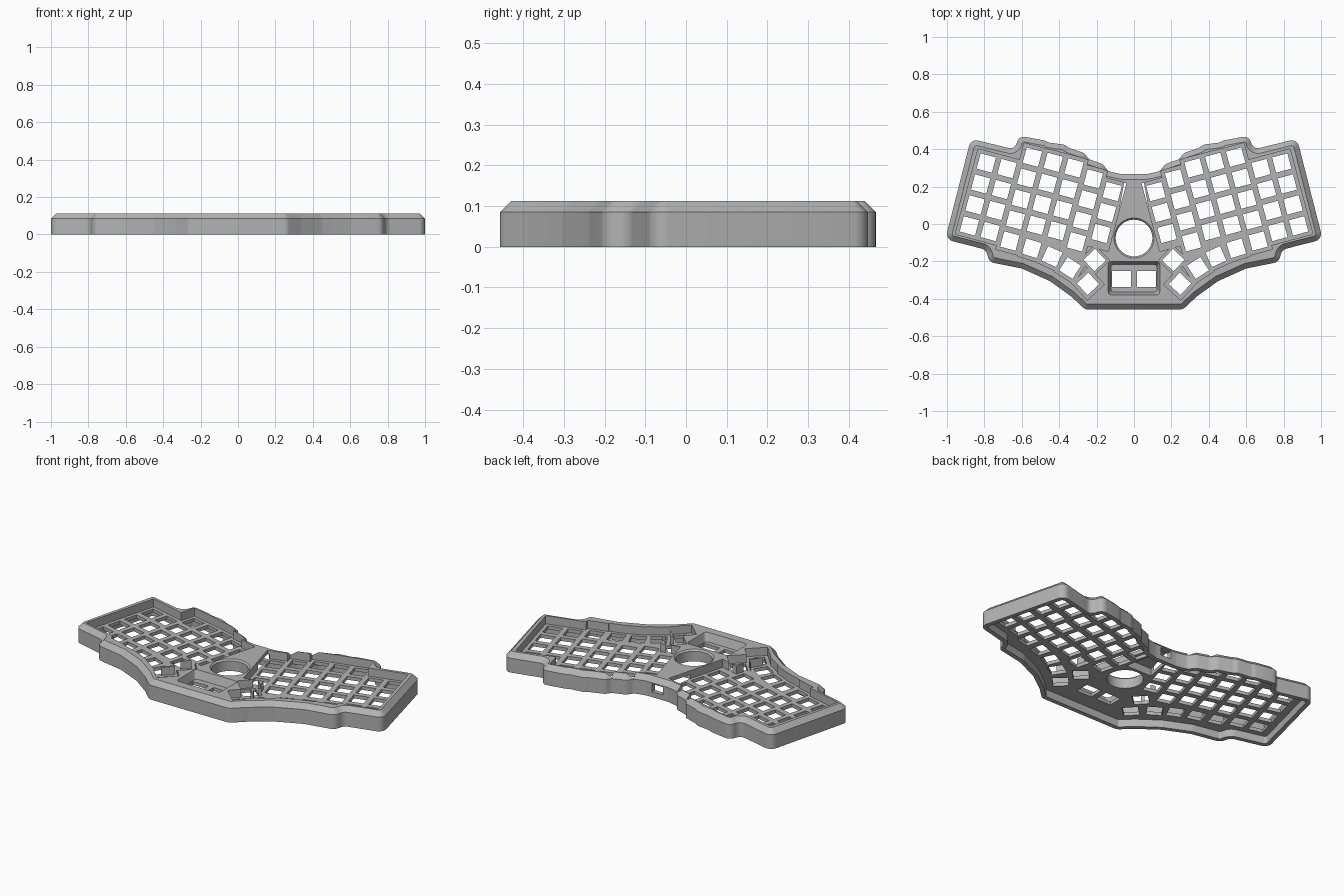
import bpy, bmesh, math
from mathutils import Vector, Matrix

if "Cube" in bpy.data.objects:
    bpy.data.objects.remove(bpy.data.objects["Cube"])

TOP, SHOULDER, CHAMFER = 0.113, 0.085, 0.028
PLATE_TOP, PLATE_LOW = 0.065, 0.045
PITCH_X, PITCH_Y, HOLE = 0.115, 0.116, 0.085
TILT = math.radians(15)

grey = bpy.data.materials.new("case_grey")
grey.use_nodes = True
grey.diffuse_color = (0.45, 0.45, 0.45, 1)
grey.node_tree.nodes["Principled BSDF"].inputs["Base Color"].default_value = (0.45, 0.45, 0.45, 1)


def make_object(name, bm):
    bmesh.ops.recalc_face_normals(bm, faces=bm.faces)
    mesh = bpy.data.meshes.new(name)
    bm.to_mesh(mesh)
    bm.free()
    mesh.materials.append(grey)
    obj = bpy.data.objects.new(name, mesh)
    bpy.context.collection.objects.link(obj)
    return obj


def loft(bm, layers):
    """Closed solid from rings of matching points, each given as (points, z)."""
    rings = [[bm.verts.new((p[0], p[1], z)) for p in pts] for pts, z in layers]
    bm.faces.new(rings[0])
    bm.faces.new(rings[-1])
    n = len(rings[0])
    for low, high in zip(rings, rings[1:]):
        for i in range(n):
            j = (i + 1) % n
            bm.faces.new((low[i], low[j], high[j], high[i]))


def rounded(points, radius):
    """Replace each corner by a short arc."""
    result = []
    n = len(points)
    for i in range(n):
        p = points[i]
        a, b = points[i - 1] - p, points[(i + 1) % n] - p
        turn = math.pi - a.angle(b)
        if turn < 0.05:
            result.append(p)
            continue
        t = min(radius * math.tan(turn / 2), 0.45 * a.length, 0.45 * b.length)
        start, end = p + a.normalized() * t, p + b.normalized() * t
        r = t / math.tan(turn / 2)
        centre = p + (a.normalized() + b.normalized()).normalized() * (r / math.cos(turn / 2))
        steps = max(2, round(turn / 0.2))
        for k in range(steps + 1):
            f = k / steps
            d = (start - centre) * math.sin((1 - f) * turn) + (end - centre) * math.sin(f * turn)
            result.append(centre + d / math.sin(turn))
    return result


def inset(points, d):
    """Move a clockwise outline inward by d."""
    result = []
    n = len(points)
    for i in range(n):
        e1 = (points[i] - points[i - 1]).normalized()
        e2 = (points[(i + 1) % n] - points[i]).normalized()
        n1, n2 = Vector((e1.y, -e1.x)), Vector((e2.y, -e2.x))
        result.append(points[i] + (n1 + n2) * (d / (1 + n1.dot(n2))))
    return result


def rect(x, y, half_x, half_y, angle=0.0):
    rot = Matrix.Rotation(angle, 2)
    return [Vector((x, y)) + rot @ Vector((sx * half_x, sy * half_y))
            for sx, sy in ((-1, -1), (1, -1), (1, 1), (-1, 1))]


def circle(x, y, r, n=64):
    return [Vector((x + r * math.cos(math.tau * k / n), y + r * math.sin(math.tau * k / n)))
            for k in range(n)]


def cut(target, *solids):
    """Subtract one or more disjoint lofted solids from the target."""
    bm = bmesh.new()
    for layers in solids:
        loft(bm, layers)
    cutter = make_object("cutter", bm)
    cutter.hide_render = True
    mod = target.modifiers.new("cut", "BOOLEAN")
    mod.operation = "DIFFERENCE"
    mod.solver = "EXACT"
    mod.object = cutter
    bpy.context.view_layer.objects.active = target
    bpy.ops.object.modifier_apply(modifier=mod.name)
    bpy.data.objects.remove(cutter)


# Outer outline: half of it clockwise from the back centre, then mirrored
half = [(0.07, 0.267), (0.14, 0.283), (0.165, 0.320), (0.245, 0.348), (0.262, 0.378),
        (0.35, 0.408), (0.37, 0.424), (0.46, 0.436), (0.475, 0.446), (0.615, 0.472),
        (0.638, 0.398), (0.872, 0.456), (1.009, -0.082), (0.79, -0.138), (0.775, -0.203),
        (0.60, -0.238), (0.45, -0.305), (0.335, -0.388), (0.262, -0.457)]
half = [Vector(p) for p in half]
outline = rounded(half + [Vector((-p.x, p.y)) for p in reversed(half)], 0.042)

# Case body with a chamfered top edge
bm = bmesh.new()
loft(bm, [(outline, 0), (outline, SHOULDER), (inset(outline, CHAMFER), TOP)])
case = make_object("keyboard_case", bm)

# Hollow underside
cut(case, [(inset(outline, 0.026), -0.1), (inset(outline, 0.026), PLATE_LOW)])

# Staggered key columns: (shift along the column, number of keys, extra pit length)
columns = [(0, 4, 0), (0, 4, 0), (0.094, 5, 0), (0.096, 4, 0.03),
           (0.096, 4, 0.03), (0.066, 4, 0.03), (0.027, 3, 0.02)]
# Thumb keys: x, y, angle in degrees, half size of the pit
thumbs = [(0.547, -0.130, 17, 0.062), (0.438, -0.174, 24, 0.062), (0.342, -0.235, 33, 0.062),
          (0.246, -0.320, 47, 0.062), (0.21, -0.193, 47, 0.056)]
inward = Vector((-math.cos(TILT), -math.sin(TILT)))
up = Vector((-math.sin(TILT), math.cos(TILT)))

pits, holes = [], []
for i, (shift, count, extra) in enumerate(columns):
    first = Vector((0.79, 0.326)) + inward * PITCH_X * i + up * shift
    middle = first - up * (PITCH_Y * (count - 1) + extra) / 2
    pits.append(rect(middle.x, middle.y, 0.062,
                     PITCH_Y * (count - 1) / 2 + 0.062 + extra / 2, TILT))
    for k in range(count):
        c = first - up * PITCH_Y * k
        holes.append(rect(c.x, c.y, HOLE / 2, HOLE / 2, TILT))
for x, y, degrees, size in thumbs:
    angle = math.radians(degrees)
    pits.append(rect(x, y, size, size, angle))
    holes.append(rect(x, y, HOLE / 2, HOLE / 2, angle))
holes.append(rect(0.067, -0.295, 0.05, 0.0425))


def both_sides(shapes):
    return shapes + [[Vector((-p.x, p.y)) for p in reversed(s)] for s in shapes]


# Recessed key wells
for pit in both_sides(pits):
    cut(case, [(pit, PLATE_TOP), (pit, 0.2)])

# Front button pocket with sloped walls
def pocket(hx, hy):
    return rounded(rect(0, -0.29, hx, hy), 0.02)
cut(case, [(pocket(0.124, 0.074), PLATE_TOP), (pocket(0.138, 0.09), TOP),
           (pocket(0.138, 0.09), 0.2)])

# Controller bay under the centre, and the port in the back wall
bay = [Vector(p) for p in ((-0.085, 0.04), (0.085, 0.04), (0.05, 0.238), (-0.05, 0.238))]
cut(case, [(bay, 0.01), (bay, 0.09)])
port = rect(0, 0.26, 0.035, 0.06)
cut(case, [(port, 0.032), (port, 0.078)])

# Ball opening with a small chamfer
cut(case, [(circle(0, -0.075, 0.098), -0.1), (circle(0, -0.075, 0.098), TOP - 0.009),
           (circle(0, -0.075, 0.107), TOP), (circle(0, -0.075, 0.107), 0.2)])

# Switch openings
cut(case, *[[(h, 0.02), (h, 0.09)] for h in both_sides(holes)])

bpy.ops.object.select_all(action="DESELECT")
case.select_set(True)
bpy.context.view_layer.objects.active = case
bpy.ops.object.shade_smooth_by_angle(angle=math.radians(28))
